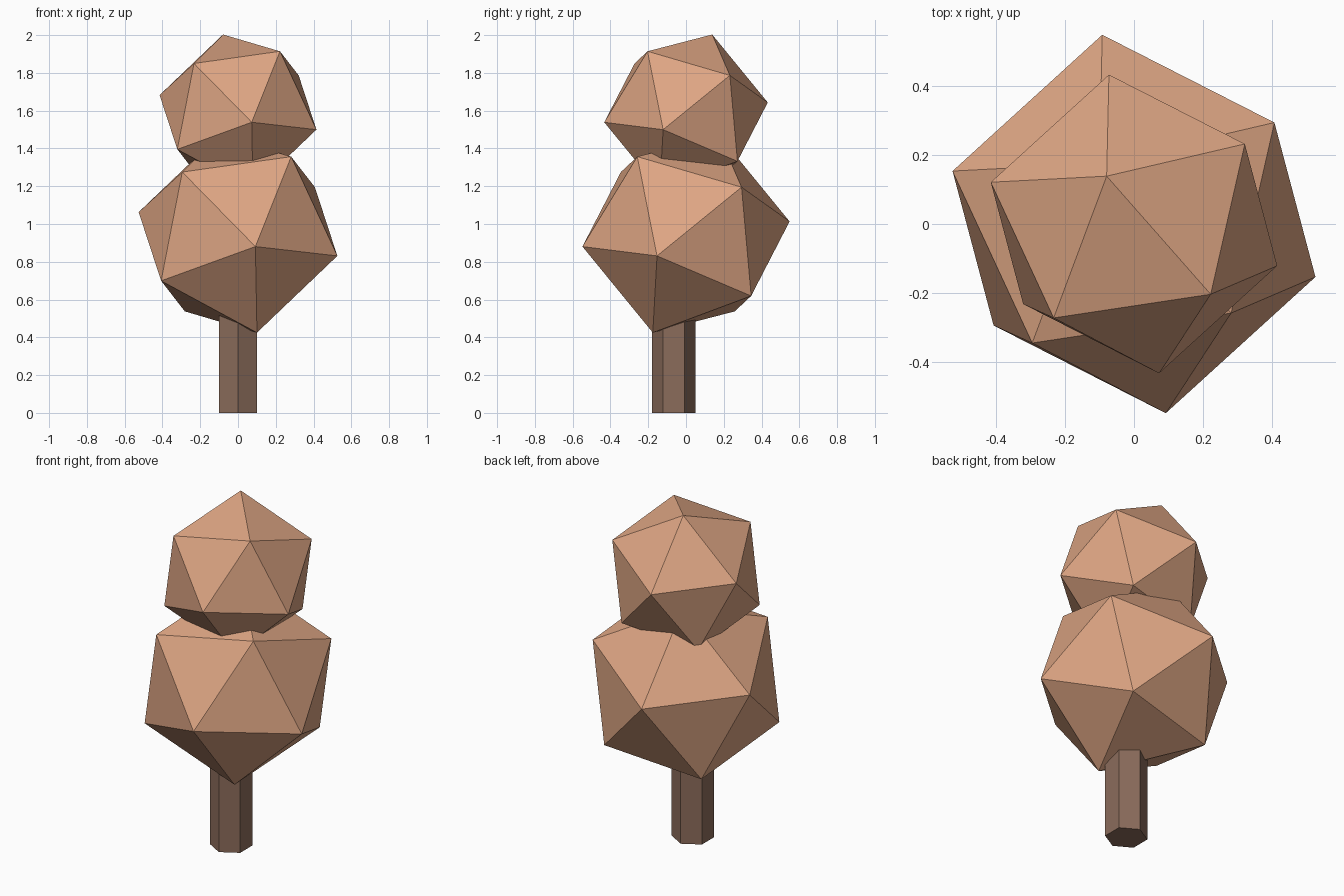
import bpy
from mathutils import Vector, Matrix

if "Cube" in bpy.data.objects:
    bpy.data.objects.remove(bpy.data.objects["Cube"])


def material(name, rgb):
    mat = bpy.data.materials.new(name)
    mat.diffuse_color = (*rgb, 1)
    mat.use_nodes = True
    mat.node_tree.nodes["Principled BSDF"].inputs["Base Color"].default_value = mat.diffuse_color
    return mat


leaf_mat = material("foliage", (0.73, 0.38, 0.23))
bark_mat = material("bark", (0.26, 0.15, 0.105))

# Shared tilt of the foliage: pole direction and one upper-ring corner
pole = Vector((-0.10, 0.175, 0.52)).normalized()
corner = Vector((0.40, 0.293, 0.253))
x_axis = (corner - pole * corner.dot(pole)).normalized()
y_axis = pole.cross(x_axis)
tilt = Matrix((x_axis, y_axis, pole)).transposed().to_4x4()


def foliage(name, z, radius):
    # Blender's icosahedron has its upper ring corner on +x
    bpy.ops.mesh.primitive_ico_sphere_add(subdivisions=1, radius=radius)
    ob = bpy.context.object
    ob.name = name
    ob.data.transform(tilt)
    ob.location = (0, 0, z)
    ob.data.materials.append(leaf_mat)


# Two stacked foliage balls
foliage("lower_foliage", 0.947, 0.56)
foliage("upper_foliage", 1.591, 0.442)

# Hexagonal trunk, set slightly towards the front
bpy.ops.mesh.primitive_cylinder_add(vertices=6, radius=0.115, depth=0.9,
                                    location=(0, -0.065, 0.45))
trunk = bpy.context.object
trunk.name = "trunk"
trunk.data.materials.append(bark_mat)
